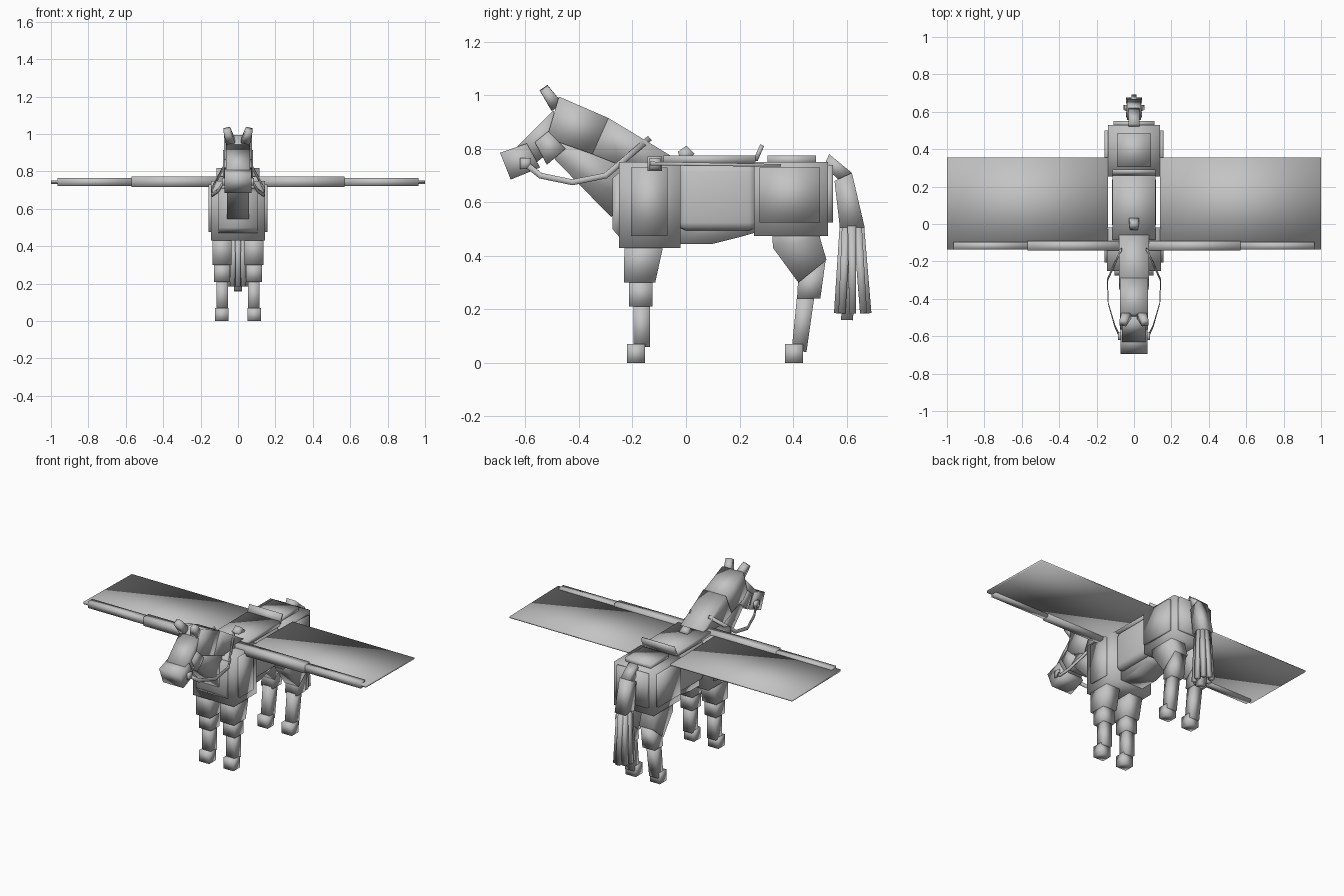
import bpy, bmesh, math
from mathutils import Vector

cube = bpy.data.objects.get("Cube")
if cube:
    bpy.data.objects.remove(cube, do_unlink=True)

grey = bpy.data.materials.new("plain grey")
grey.use_nodes = True
colour = (0.55, 0.55, 0.55, 1)
grey.diffuse_color = colour
grey.node_tree.nodes["Principled BSDF"].inputs["Base Color"].default_value = colour


def finish(name, bm):
    bmesh.ops.recalc_face_normals(bm, faces=bm.faces)
    for f in bm.faces:
        f.smooth = True
    mesh = bpy.data.meshes.new(name)
    bm.to_mesh(mesh)
    bm.free()
    mesh.materials.append(grey)
    ob = bpy.data.objects.new(name, mesh)
    bpy.context.collection.objects.link(ob)
    return ob


def skin(name, a, b):
    """Solid between two matching outlines."""
    bm = bmesh.new()
    va, vb = [bm.verts.new(p) for p in a], [bm.verts.new(p) for p in b]
    bm.faces.new(va)
    bm.faces.new(vb)
    for i in range(len(va)):
        j = (i + 1) % len(va)
        bm.faces.new((va[i], va[j], vb[j], vb[i]))
    return finish(name, bm)


def prism(name, x0, x1, outline):
    """Side outline (y, z) stretched from x0 to x1."""
    return skin(name, [(x0, y, z) for y, z in outline], [(x1, y, z) for y, z in outline])


def box(name, x0, x1, y0, y1, z0, z1):
    return prism(name, x0, x1, [(y0, z0), (y1, z0), (y1, z1), (y0, z1)])


def mid_box(name, half, *rest):
    return box(name, -half, half, *rest)


def rod(name, a, b, ra, rb):
    """Tapered square bar between two points."""
    a, b = Vector(a), Vector(b)
    d = (b - a).normalized()
    u = Vector((1, 0, 0))
    u = (u - d * u.dot(d)).normalized()
    v = d.cross(u)
    ring = lambda c, r: [c + (u * s + v * t) * r for s, t in ((-1, -1), (1, -1), (1, 1), (-1, 1))]
    return skin(name, ring(a, ra), ring(b, rb))


def rein(name, s):
    path = [(.08, -.6, .745), (.105, -.545, .70), (.14, -.425, .675), (.145, -.3, .70), (.07, -.135, .84)]
    pts = [Vector((x * s, y, z)) for x, y, z in path]
    bm = bmesh.new()
    rows = []
    for i, p in enumerate(pts):
        t = pts[min(i + 1, len(pts) - 1)] - pts[max(i - 1, 0)]
        n = Vector((0, -t.z, t.y)).normalized() * 0.011
        rows.append((bm.verts.new(p + n), bm.verts.new(p - n)))
    for (a, b), (c, d) in zip(rows, rows[1:]):
        bm.faces.new((a, b, d, c))
    ob = finish(name, bm)
    ob.modifiers.new("strap thickness", "SOLIDIFY").thickness = 0.005


# Body
chest = mid_box("chest", .145, -.25, -.02, .43, .75)
hips = mid_box("hips", .14, .255, .53, .475, .75)
barrel = mid_box("barrel", .118, -.03, .265, .495, .745)
bevel = barrel.modifiers.new("rounded edges", "BEVEL")
bevel.width, bevel.segments = .03, 2
prism("belly", -.08, .08, [(-.03, .6), (-.03, .445), (.1, .445), (.2, .47), (.27, .49), (.27, .6)])
prism("breast", -.105, .105, [(-.275, .5), (-.24, .46), (-.24, .72), (-.275, .69)])
mid_box("rump", .11, .52, .55, .525, .74)

# Neck and head
prism("throat", -.06, .06, [(-.5, .84), (-.35, .79), (-.24, .75), (-.2, .6), (-.28, .545), (-.49, .76)])
prism("lower_neck", -.08, .08, [(-.35, .78), (-.29, .915), (-.05, .77), (-.05, .74), (-.25, .74)])
prism("upper_neck", -.075, .075, [(-.52, .84), (-.475, .995), (-.29, .915), (-.35, .78)])
prism("face", -.065, .065, [(-.495, .945), (-.63, .81), (-.57, .74), (-.47, .82)])
prism("muzzle", -.072, .072, [(-.695, .785), (-.595, .82), (-.545, .73), (-.655, .685)])
prism("cheeks", -.076, .076, [(-.565, .825), (-.515, .865), (-.45, .80), (-.52, .74)])

# Saddle and pads
mid_box("saddle", .115, -.085, .26, .745, .775)
rod("pommel", (0, .01, .765), (0, -.015, .8), .028, .02)
prism("cantle", -.115, .115, [(.25, .755), (.268, .755), (.292, .81), (.278, .818)])
mid_box("rear_pad", .09, .305, .485, .74, .775)

# Parts on both sides
for side, s in (("left", 1), ("right", -1)):
    def pair(name, x0, x1, *rest):
        return box(side + "_" + name, x0 * s, x1 * s, *rest)

    def pair_prism(name, x0, x1, outline):
        return prism(side + "_" + name, x0 * s, x1 * s, outline)

    # Flank plates
    pair("shoulder_plate", .13, .158, -.205, -.07, .475, .73)
    pair("hip_plate", .13, .157, .275, .5, .525, .73)

    # Wing sheet with two-stage arm
    pair_prism("wing", .14, 1, [(-.135, .738), (.355, .733), (.355, .743), (-.135, .752)])
    pair("wing_inner_arm", .07, .57, -.143, -.09, .717, .772)
    pair("wing_outer_arm", .56, .965, -.137, -.096, .723, .765)

    # Front leg
    pair_prism("front_upper_leg", .035, .135, [(-.23, .46), (-.08, .46), (-.115, .3), (-.232, .3)])
    pair("front_knee", .043, .127, -.213, -.125, .21, .31)
    pair("front_shin", .054, .116, -.197, -.135, .06, .22)
    pair("front_hoof", .05, .122, -.22, -.153, 0, .07)

    # Hind leg
    pair_prism("thigh", .035, .135, [(.32, .53), (.325, .43), (.42, .3), (.525, .385), (.5, .47), (.5, .53)])
    pair_prism("hock", .043, .127, [(.42, .33), (.415, .24), (.502, .24), (.522, .385)])
    pair_prism("hind_shin", .054, .116, [(.415, .25), (.48, .25), (.45, .04), (.395, .05)])
    pair("hind_hoof", .05, .122, .37, .438, 0, .07)

    # Ear, bit ring and rein
    rod(side + "_ear", (.04 * s, -.485, .96), (.06 * s, -.53, 1.025), .024, .018)
    pair("bit", .07, .085, -.62, -.58, .725, .765)
    rein(side + "_rein", s)

# Tail
prism("tail_root", -.03, .03, [(.515, .735), (.535, .78), (.62, .71), (.57, .685)])
prism("tail_dock", -.038, .038, [(.555, .68), (.62, .71), (.668, .505), (.575, .505)])
rod("tail_core", (0, .615, .52), (0, .602, .16), .03, .022)
for i in range(8):
    a = math.tau * i / 8
    c, w = math.cos(a), math.sin(a)
    rod(f"tail_strand_{i + 1}", (.026 * w, .62 + .03 * c, .51), (.042 * w, .623 + .057 * c, .185), .016, .013)
